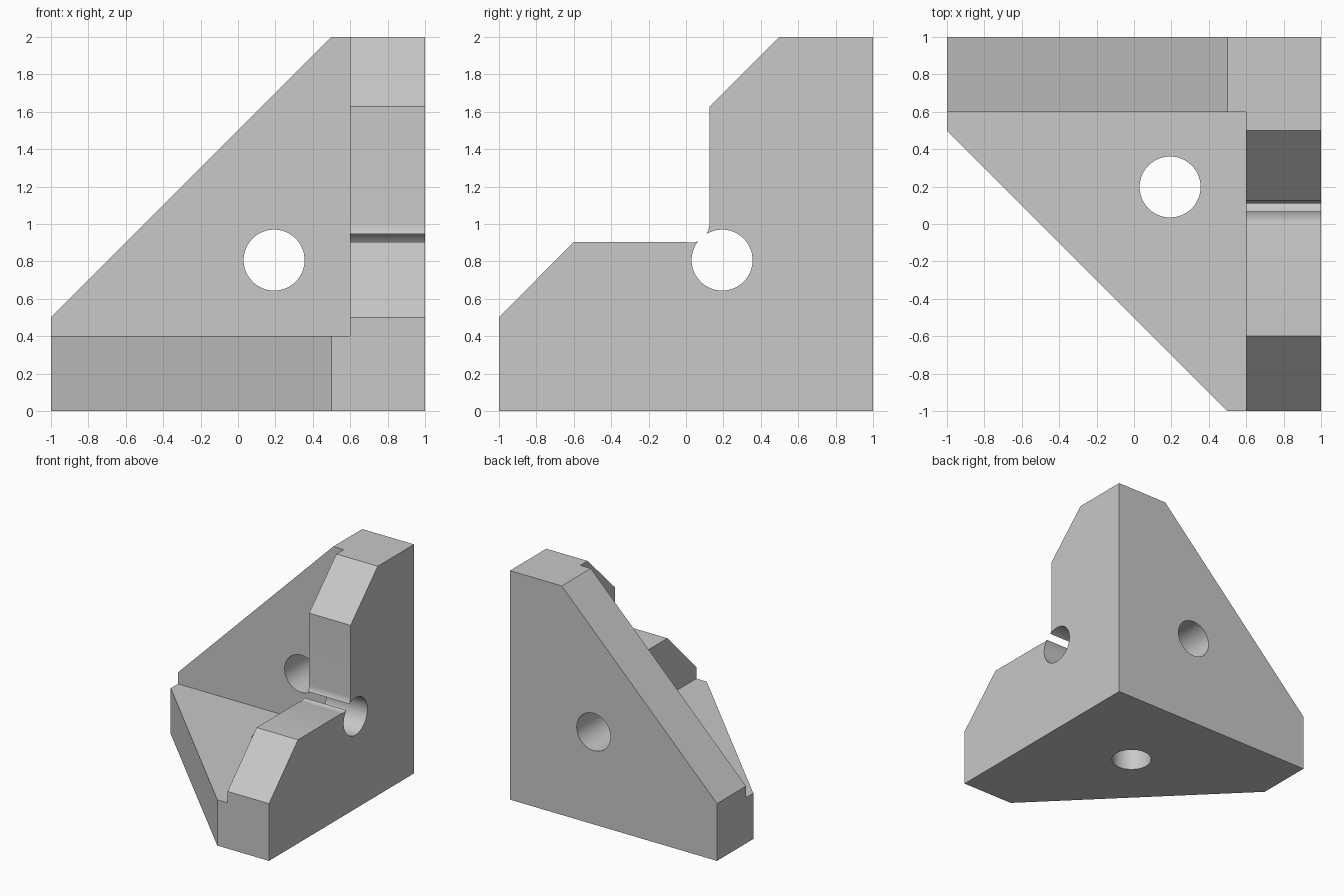
import bpy, bmesh, math

cube = bpy.data.objects.get("Cube")
if cube:
    bpy.data.objects.remove(cube, do_unlink=True)

grey = bpy.data.materials.new("light_grey")
grey.use_nodes = True
grey.diffuse_color = (0.58, 0.58, 0.58, 1)
grey.node_tree.nodes["Principled BSDF"].inputs["Base Color"].default_value = grey.diffuse_color

# Each axis turns a flat outline (u, v) and depth w into a 3D point
PLACE = {"x": lambda u, v, w: (w, u, v),
         "y": lambda u, v, w: (u, w, v),
         "z": lambda u, v, w: (u, v, w)}


def prism(name, outline, axis, start, end):
    bm = bmesh.new()
    lower, upper = ([bm.verts.new(PLACE[axis](u, v, w)) for u, v in outline]
                    for w in (start, end))
    bm.faces.new(lower)
    bm.faces.new(upper)
    n = len(outline)
    for i in range(n):
        j = (i + 1) % n
        bm.faces.new((lower[i], lower[j], upper[j], upper[i]))
    bmesh.ops.recalc_face_normals(bm, faces=bm.faces)
    mesh = bpy.data.meshes.new(name)
    bm.to_mesh(mesh)
    bm.free()
    mesh.materials.append(grey)
    obj = bpy.data.objects.new(name, mesh)
    bpy.context.collection.objects.link(obj)
    return obj


def arc(cu, cv, radius, first, last, steps):
    angles = [math.radians(first + (last - first) * i / steps) for i in range(steps + 1)]
    return [(cu + radius * math.cos(a), cv + radius * math.sin(a)) for a in angles]


def combine(target, other, operation):
    other.hide_render = True
    mod = target.modifiers.new(operation.lower(), "BOOLEAN")
    mod.operation, mod.solver, mod.object = operation, "EXACT", other
    bpy.context.view_layer.objects.active = target
    bpy.ops.object.modifier_apply(modifier=mod.name)
    bpy.data.objects.remove(other, do_unlink=True)


# Three plates meeting at one corner
bracket = prism("corner_bracket", [(-1, 1), (1, 1), (1, -1), (0.5, -1), (-1, 0.5)], "z", 0, 0.4)
back_plate = prism("back_plate", [(-1, 0), (1, 0), (1, 2), (0.5, 2), (-1, 0.5)], "y", 0.6, 1)

# Side plate with a small rounded relief in its inner corner
relief = arc(0.025, 1.0, 0.1, 0, -108, 18)
side_plate = prism("side_plate", [(-1, 0), (1, 0), (1, 2), (0.5, 2), (0.125, 1.627)]
                   + relief + [(-0.6, 0.905), (-1, 0.5)], "x", 0.6, 1)
for plate in (back_plate, side_plate):
    combine(bracket, plate, "UNION")

# One round hole through each plate
for axis, v, start, end in (("z", 0.198, -0.1, 0.5), ("y", 0.807, 0.5, 1.1), ("x", 0.807, 0.5, 1.1)):
    circle = arc(0.193, v, 0.163, 0, 360, 64)[:-1]
    combine(bracket, prism("hole_cutter", circle, axis, start, end), "DIFFERENCE")

bpy.ops.object.select_all(action="DESELECT")
bracket.select_set(True)
bpy.context.view_layer.objects.active = bracket
bpy.ops.object.shade_smooth_by_angle(angle=math.radians(25))
